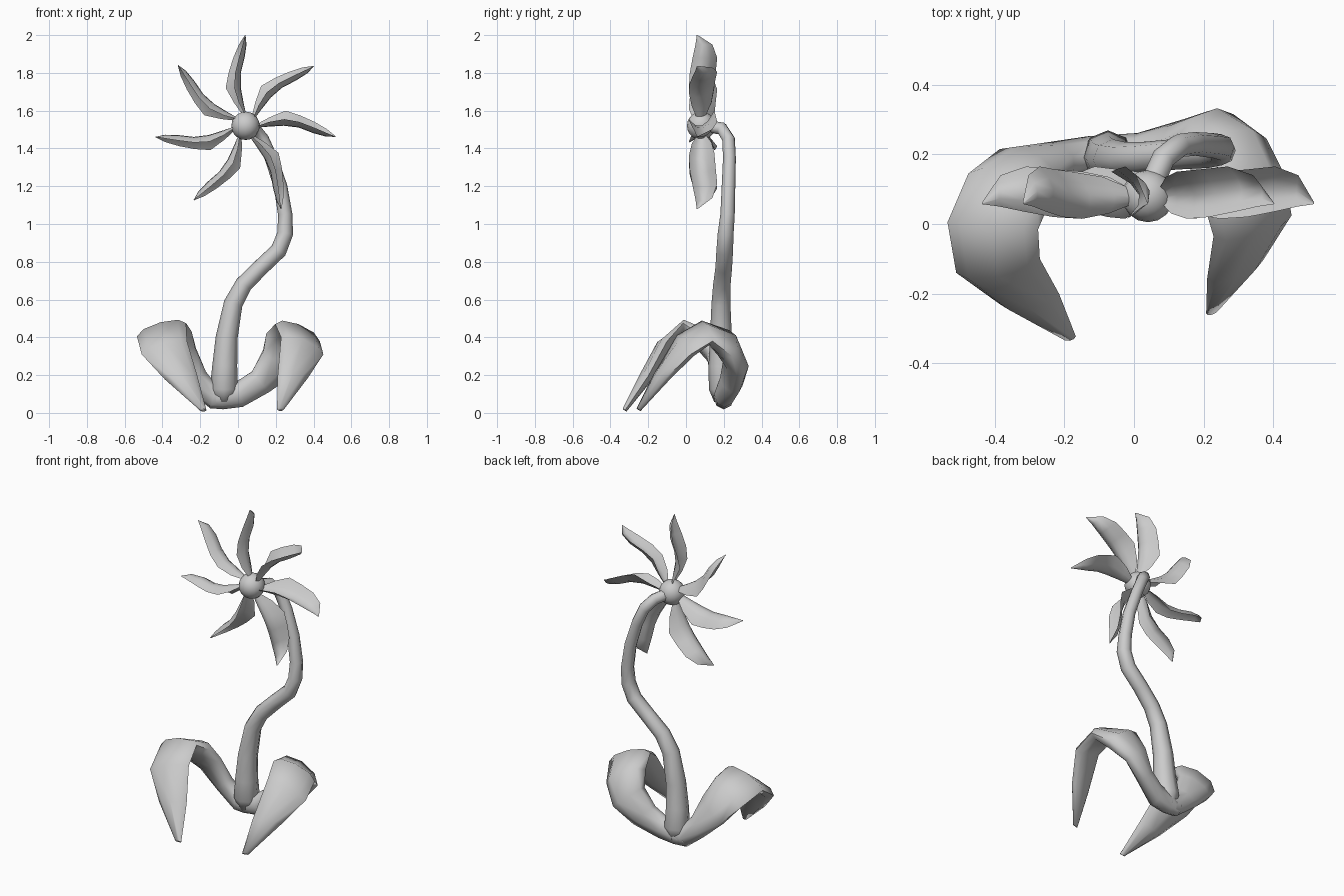
import bpy, bmesh, math
from mathutils import Vector

if "Cube" in bpy.data.objects:
    bpy.data.objects.remove(bpy.data.objects["Cube"])


def finish(name, bm, angle):
    bmesh.ops.recalc_face_normals(bm, faces=bm.faces)
    me = bpy.data.meshes.new(name)
    bm.to_mesh(me)
    bm.free()
    ob = bpy.data.objects.new(name, me)
    bpy.context.collection.objects.link(ob)
    bpy.ops.object.select_all(action='DESELECT')
    ob.select_set(True)
    bpy.context.view_layer.objects.active = ob
    bpy.ops.object.shade_smooth_by_angle(angle=math.radians(angle))
    return ob


def loft(name, stations, sides=8):
    """Tube through elliptical sections: centre, half-width, half-thickness."""
    bm = bmesh.new()
    rings = []
    for c, a, b in stations:
        c, a, b = Vector(c), Vector(a), Vector(b)
        rings.append([bm.verts.new(c + a * math.cos(t) + b * math.sin(t))
                      for t in (2 * math.pi * i / sides for i in range(sides))])
    for r, s in zip(rings, rings[1:]):
        for i in range(sides):
            j = (i + 1) % sides
            bm.faces.new((r[i], r[j], s[j], s[i]))
    bm.faces.new(rings[0])
    bm.faces.new(rings[-1])
    return finish(name, bm, 80)


# Stem: bent tapering tube, (x, y, z, radius)
path = [(-.075, .2, .06, .05), (-.075, .195, .13, .074), (-.07, .185, .25, .066),
        (-.06, .185, .4, .058), (-.025, .185, .58, .05), (.03, .19, .68, .046),
        (.12, .2, .77, .044), (.215, .205, .86, .044), (.25, .21, .95, .042),
        (.25, .22, 1.05, .038), (.225, .225, 1.2, .036), (.175, .23, 1.35, .034),
        (.13, .225, 1.45, .034), (.085, .19, 1.505, .034), (.045, .1, 1.52, .034)]
pts = [Vector(p[:3]) for p in path]
a = Vector((1, 0, 0))
stations = []
for i, p in enumerate(pts):
    t = (pts[min(i + 1, len(pts) - 1)] - pts[max(i - 1, 0)]).normalized()
    a = (a - t * a.dot(t)).normalized()
    r = path[i][3]
    stations.append((p, a * r, t.cross(a) * r))
loft("stem", stations)

# Thick drooping leaves that arch over and touch the ground in front
loft("right_leaf", [
    ((-.15, .2, .075), (0, .045, 0), (0, 0, .05)),
    ((-.08, .2, .085), (0, .055, 0), (0, 0, .066)),
    ((.01, .205, .1), (0, .056, 0), (-.015, 0, .068)),
    ((.12, .24, .165), (.02, .06, -.02), (-.045, 0, .055)),
    ((.21, .265, .265), (.075, .05, -.06), (-.035, .045, .035)),
    ((.265, .215, .36), (.115, .03, -.06), (-.01, .05, .05)),
    ((.315, .105, .425), (.118, .035, -.045), (.005, .005, .045)),
    ((.34, -.005, .355), (.112, .03, -.045), (.005, -.03, .035)),
    ((.29, -.13, .19), (.08, .025, -.005), (0, -.03, .022)),
    ((.225, -.25, .018), (.018, .006, 0), (0, -.01, .008))])
loft("left_leaf", [
    ((-.03, .2, .085), (0, .05, 0), (0, 0, .06)),
    ((-.13, .2, .085), (0, .052, 0), (.015, 0, .062)),
    ((-.22, .185, .17), (-.025, .05, -.025), (.045, .01, .045)),
    ((-.305, .165, .285), (-.08, .05, -.05), (.035, .03, .035)),
    ((-.36, .1, .38), (-.115, .045, -.05), (.01, .04, .045)),
    ((-.405, -.005, .44), (-.13, .01, -.035), (-.005, 0, .04)),
    ((-.39, -.12, .345), (-.12, -.02, -.035), (0, -.032, .03)),
    ((-.3, -.215, .185), (-.085, -.015, -.01), (0, -.028, .022)),
    ((-.185, -.325, .015), (-.018, -.003, 0), (0, -.01, .008))])

# Flower centre
CX, CY, CZ = .04, .08, 1.52
bm = bmesh.new()
bmesh.ops.create_uvsphere(bm, u_segments=16, v_segments=10, radius=.075)
bmesh.ops.translate(bm, verts=bm.verts, vec=(CX, CY, CZ))
finish("flower_centre", bm, 60)

# Cupped pinwheel petals:
# (radial, offset of front edge, middle and back edge, front y, back y)
PROFILE = [(.05, 0, -.005, .01, .06, .1), (.12, .035, .01, .06, .03, .135),
           (.2, .06, .025, .105, .015, .15), (.28, .055, .025, .09, .02, .157),
           (.36, .035, .005, .065, .035, .165), (.43, .015, -.005, .035, .05, .14),
           (.48, 0, 0, .003, .057, .062)]
ACROSS = 4
for k, deg in enumerate((90, 41, -7, -67, -125, -173, 138)):
    ca, sa = math.cos(math.radians(deg)), math.sin(math.radians(deg))
    bm = bmesh.new()
    rows = []
    for u, vf, vm, vb, yf, yb in PROFILE:
        row = []
        for i in range(ACROSS + 1):
            s = i / ACROSS
            v = (vf * (1 - s) * (1 - 2 * s) + vm * 4 * s * (1 - s)
                 + vb * s * (2 * s - 1))
            row.append(bm.verts.new((CX + u * ca - v * sa, yf + (yb - yf) * s,
                                     CZ + u * sa + v * ca)))
        rows.append(row)
    for r, s in zip(rows, rows[1:]):
        for i in range(ACROSS):
            bm.faces.new((r[i], r[i + 1], s[i + 1], s[i]))
    finish(f"petal_{k + 1}", bm, 60)
